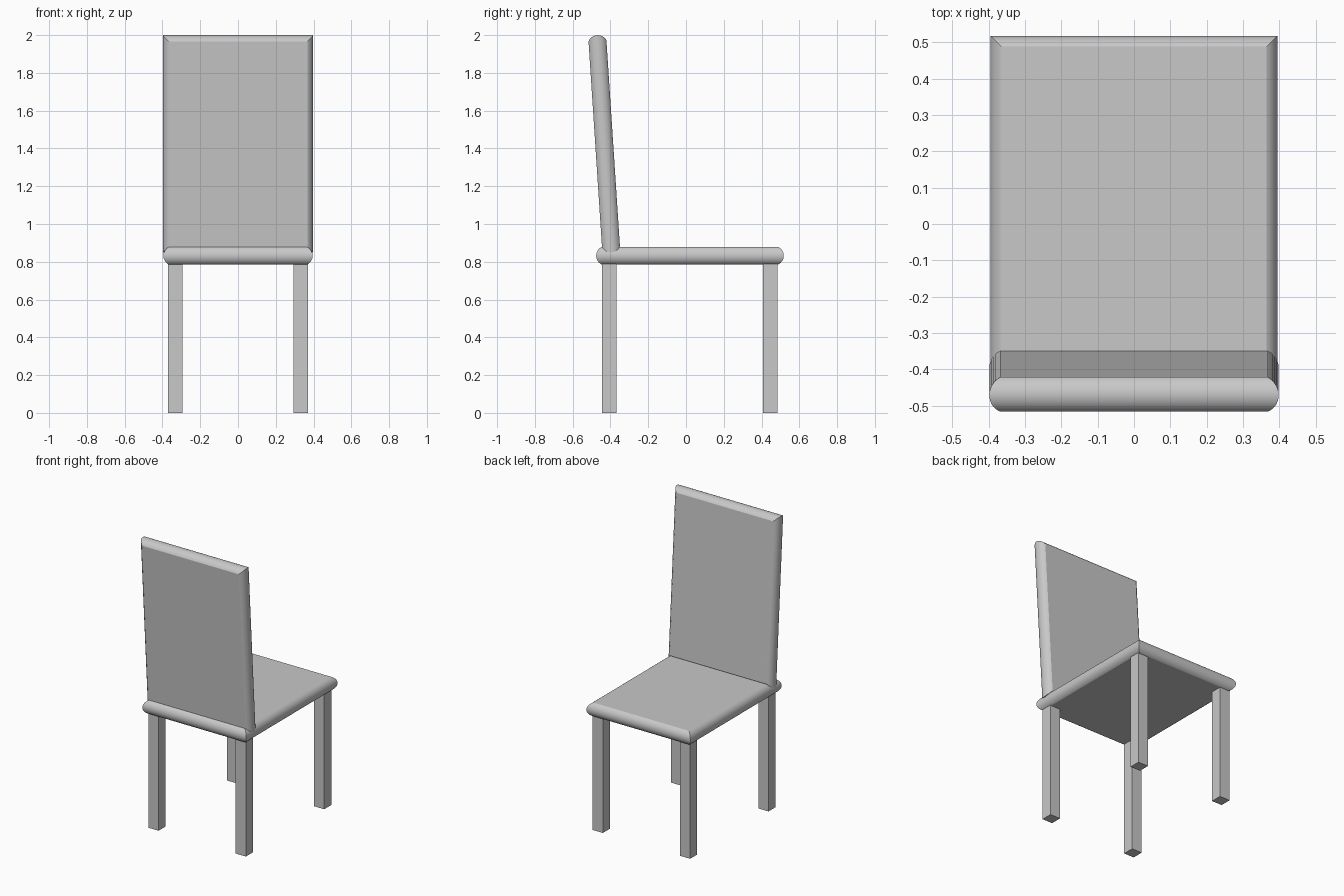
import bpy
import bmesh
import math

cube = bpy.data.objects.get("Cube")
if cube:
    bpy.data.objects.remove(cube, do_unlink=True)

# Single material
grey = bpy.data.materials.new("light_grey")
grey.use_nodes = True
colour = (0.58, 0.58, 0.58, 1)
grey.diffuse_color = colour
grey.node_tree.nodes["Principled BSDF"].inputs["Base Color"].default_value = colour


def add_object(name, bm, location, tilt=0.0):
    bmesh.ops.recalc_face_normals(bm, faces=bm.faces)
    mesh = bpy.data.meshes.new(name)
    bm.to_mesh(mesh)
    bm.free()
    mesh.materials.append(grey)
    obj = bpy.data.objects.new(name, mesh)
    obj.location = location
    obj.rotation_euler.x = tilt
    bpy.context.collection.objects.link(obj)
    return obj


def cushion_panel(name, width, length, thick, bulge, location, tilt=0.0, steps=14):
    """Flat slab whose four mitred edges bulge out in a circular arc."""
    bm = bmesh.new()
    half = thick / 2
    radius = (half ** 2 + bulge ** 2) / (2 * bulge)
    sweep = math.asin(half / radius)
    rings = []
    for i in range(steps + 1):
        a = sweep * (2 * i / steps - 1)
        inset = radius * (1 - math.cos(a))
        x, y, z = width / 2 - inset, length / 2 - inset, radius * math.sin(a)
        rings.append([bm.verts.new((sx * x, sy * y, z))
                      for sx, sy in ((-1, -1), (1, -1), (1, 1), (-1, 1))])
    for low, high in zip(rings, rings[1:]):
        for k in range(4):
            n = (k + 1) % 4
            bm.faces.new((low[k], low[n], high[n], high[k]))
    bm.faces.new(rings[0])
    bm.faces.new(rings[-1])
    obj = add_object(name, bm, location, tilt)
    bpy.ops.object.select_all(action='DESELECT')
    obj.select_set(True)
    bpy.context.view_layer.objects.active = obj
    bpy.ops.object.shade_smooth_by_angle(angle=math.radians(20))
    return obj


def leg(name, x, y, width=0.077, height=0.79):
    bm = bmesh.new()
    bmesh.ops.create_cube(bm, size=1)
    bmesh.ops.scale(bm, vec=(width, width, height), verts=bm.verts)
    return add_object(name, bm, (x, y, height / 2))


# Seat
cushion_panel("seat", 0.79, 0.993, 0.094, 0.03, (0, 0.021, 0.832))

# Backrest, leaning backwards
lean = math.radians(3.75)
cushion_panel("backrest", 0.796, 1.152, 0.095, 0.03,
              (0, -0.433, 1.425), math.pi / 2 + lean)

# Legs
for side, x in (("left", 0.332), ("right", -0.332)):
    for end, y in (("back", -0.406), ("front", 0.446)):
        leg(f"{end}_{side}_leg", x, y)
